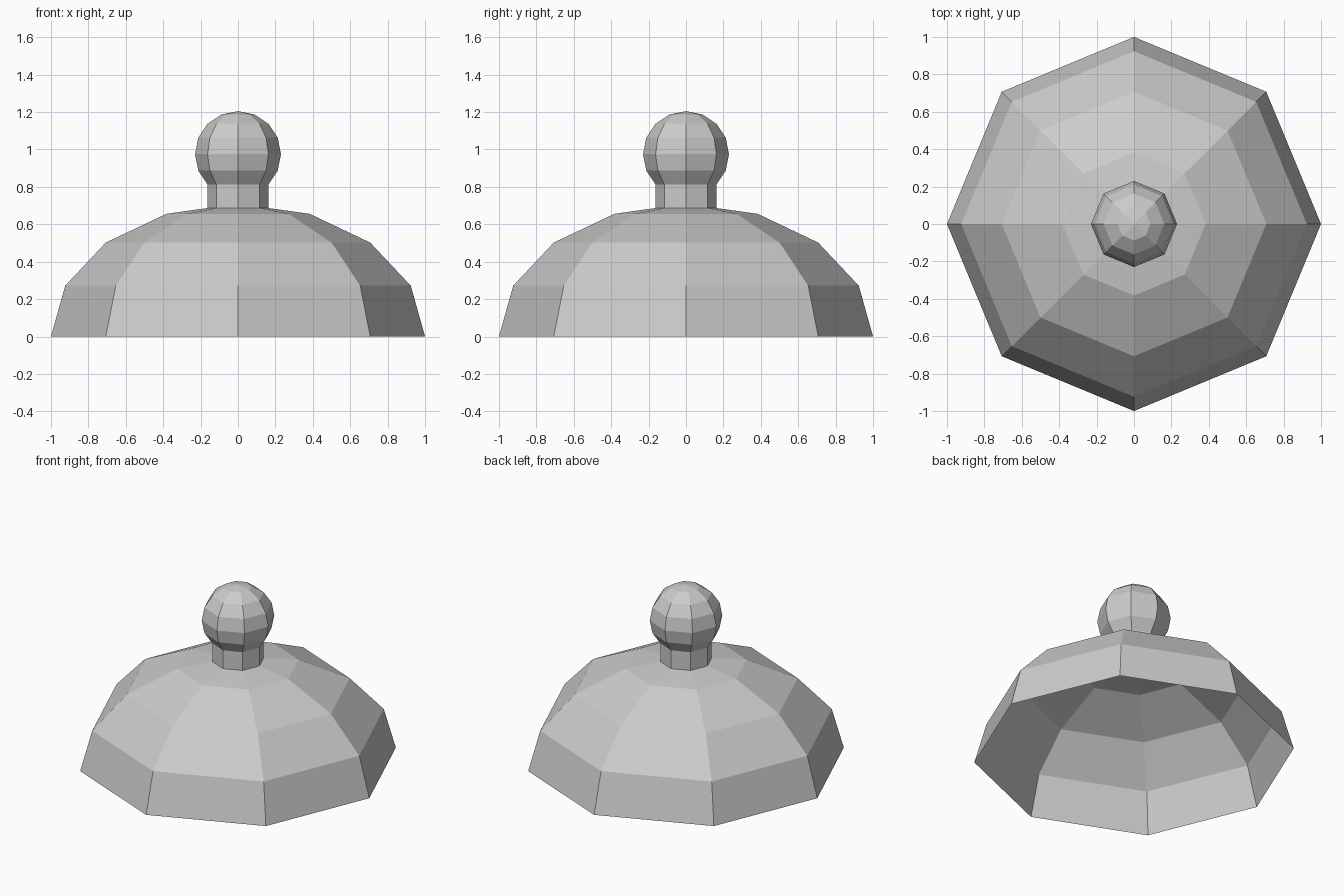
import bpy, bmesh
from math import sin, cos, pi

if "Cube" in bpy.data.objects:
    bpy.data.objects.remove(bpy.data.objects["Cube"])

SIDES = 8


def lathe(name, profile, cap=False):
    """Revolve (radius, z) points into flat facets; radius 0 becomes a pole."""
    bm = bmesh.new()
    rings = []
    for r, z in profile:
        if r < 1e-5:
            rings.append([bm.verts.new((0, 0, z))] * SIDES)
        else:
            rings.append([bm.verts.new((r * cos(2 * pi * i / SIDES), r * sin(2 * pi * i / SIDES), z))
                          for i in range(SIDES)])
    for low, high in zip(rings, rings[1:]):
        for i in range(SIDES):
            j = (i + 1) % SIDES
            quad = (low[i], low[j], high[j], high[i])
            bm.faces.new(list(dict.fromkeys(quad)))
    if cap:
        bm.faces.new(rings[0][::-1])
        bm.faces.new(rings[-1])
    mesh = bpy.data.meshes.new(name)
    bm.to_mesh(mesh)
    bm.free()
    obj = bpy.data.objects.new(name, mesh)
    bpy.context.collection.objects.link(obj)
    return obj


def arc(radius, height, base, start, steps):
    """Elliptical profile from step `start` (in 1/8 pi) up to the pole."""
    return [(radius * cos(k * pi / 8), base + height * sin(k * pi / 8))
            for k in range(start, start + steps + 1)]


# Hollow dome, open underneath
lathe("dome", arc(1.0, 0.71, 0.0, 0, 4))

# Short neck
lathe("neck", [(0.163, 0.685), (0.163, 0.815)], cap=True)

# Round knob
lathe("knob", arc(0.23, 0.23, 0.975, -4, 8))
